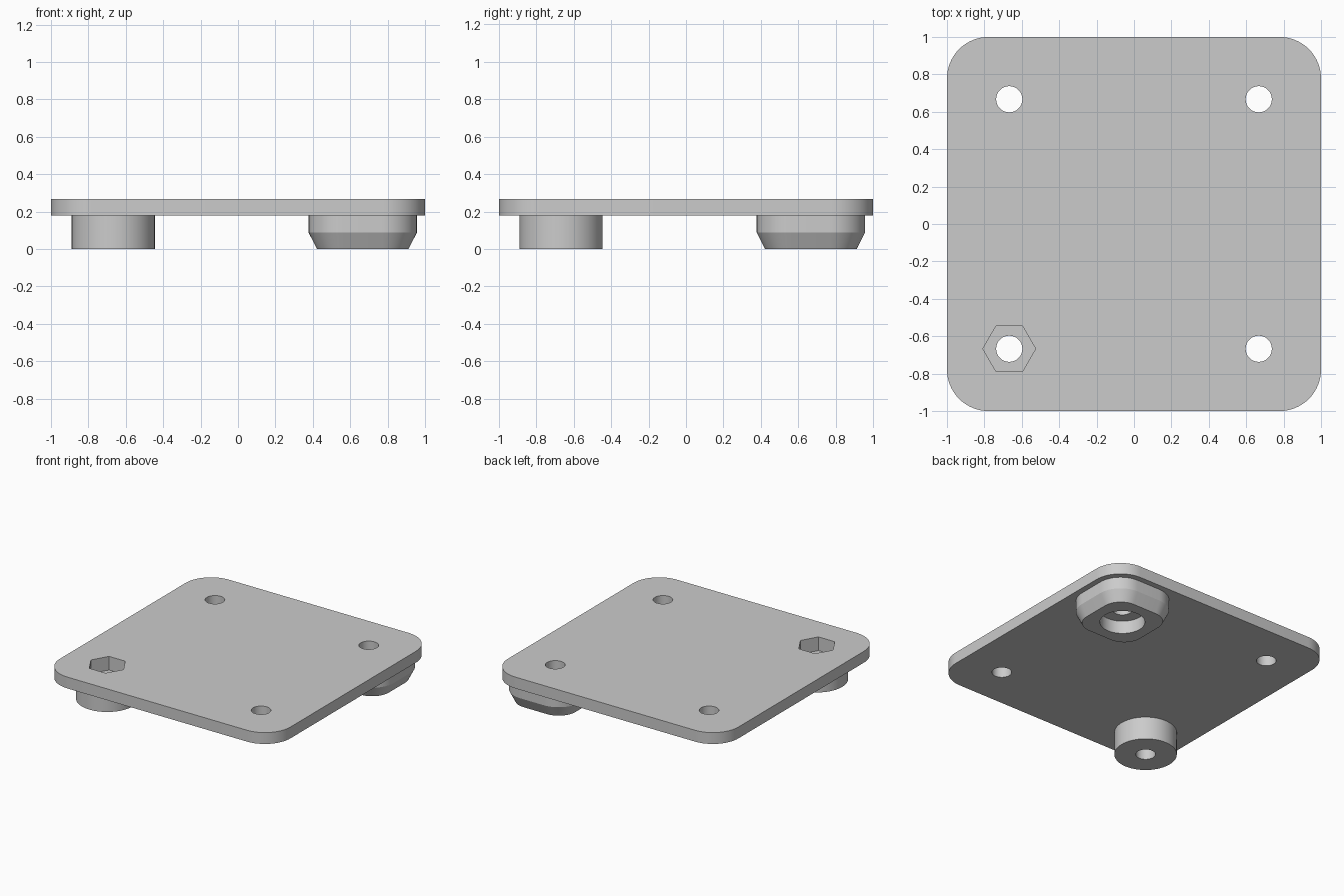
import bpy
import bmesh
from math import cos, sin, pi, radians

cube = bpy.data.objects.get("Cube")
if cube:
    bpy.data.objects.remove(cube, do_unlink=True)

TOP, UNDER = 0.267, 0.178      # plate faces
HOLE = 0.667                   # hole offset from the centre
BORE = 0.07                    # screw hole radius
NUT_FLOOR, HEAD_FLOOR = 0.16, 0.1

grey = bpy.data.materials.new("plain grey")
grey.use_nodes = True
grey.diffuse_color = (0.6, 0.6, 0.6, 1)
grey.node_tree.nodes["Principled BSDF"].inputs["Base Color"].default_value = (0.6, 0.6, 0.6, 1)


def rounded_square(half, radius, steps=16):
    """Outline of a square with rounded corners."""
    inner = half - radius
    points = []
    for corner in range(4):
        mid = pi / 4 + corner * pi / 2
        cx = inner if cos(mid) > 0 else -inner
        cy = inner if sin(mid) > 0 else -inner
        for i in range(steps + 1):
            a = corner * pi / 2 + i / steps * pi / 2
            points.append((cx + radius * cos(a), cy + radius * sin(a)))
    return points


def loft(name, centre, sections):
    """Solid through rounded squares given as (half width, corner radius, z)."""
    bm = bmesh.new()
    rings = [[bm.verts.new((centre[0] + x, centre[1] + y, z))
              for x, y in rounded_square(half, radius)]
             for half, radius, z in sections]
    n = len(rings[0])
    for low, high in zip(rings, rings[1:]):
        for i in range(n):
            j = (i + 1) % n
            bm.faces.new((low[i], low[j], high[j], high[i]))
    bm.faces.new(rings[0][::-1])
    bm.faces.new(rings[-1])
    bmesh.ops.remove_doubles(bm, verts=bm.verts, dist=0.0001)
    bmesh.ops.recalc_face_normals(bm, faces=bm.faces)
    mesh = bpy.data.meshes.new(name)
    bm.to_mesh(mesh)
    bm.free()
    mesh.materials.append(grey)
    obj = bpy.data.objects.new(name, mesh)
    bpy.context.collection.objects.link(obj)
    return obj


def cutter(name, centre, radius, low, high, sides=48):
    bpy.ops.mesh.primitive_cylinder_add(
        vertices=sides, radius=radius, depth=high - low,
        location=(*centre, (low + high) / 2))
    obj = bpy.context.object
    obj.name = name
    obj.hide_render = True
    obj.data.materials.append(grey)
    return obj


nut_corner, head_corner = (-HOLE, -HOLE), (HOLE, HOLE)

# Solid parts
plate = loft("plate", (0, 0), [(1, 0.222, UNDER), (1, 0.222, TOP)])
round_boss = loft("round_boss", nut_corner, [(0.222, 0.222, 0), (0.222, 0.222, UNDER)])
square_boss = loft("square_boss", head_corner,
                   [(0.245, 0.144, 0), (0.289, 0.188, 0.087), (0.289, 0.188, UNDER)])

# Screw holes, nut pocket and screw head recess
holes = {(sx, sy): cutter("hole_cutter", (sx * HOLE, sy * HOLE), BORE, -0.1, 0.4)
         for sx in (-1, 1) for sy in (-1, 1)}
nut_pocket = cutter("nut_cutter", nut_corner, 0.141, NUT_FLOOR, 0.4, sides=6)
# Turn the pocket so that two corners point along x
nut_pocket.rotation_euler.z = radians(30)
head_recess = cutter("head_cutter", head_corner, 0.16, -0.1, HEAD_FLOOR)

cuts = {
    plate: [*holes.values(), nut_pocket],
    round_boss: [holes[-1, -1], nut_pocket],
    square_boss: [holes[1, 1], head_recess],
}
for part, tools in cuts.items():
    bpy.ops.object.select_all(action="DESELECT")
    part.select_set(True)
    bpy.context.view_layer.objects.active = part
    for tool in tools:
        cut = part.modifiers.new("cut", "BOOLEAN")
        cut.operation = "DIFFERENCE"
        cut.solver = "EXACT"
        cut.object = tool
        bpy.ops.object.modifier_apply(modifier=cut.name)
    bpy.ops.object.shade_smooth_by_angle(angle=radians(20))

for tool in [*holes.values(), nut_pocket, head_recess]:
    bpy.data.objects.remove(tool, do_unlink=True)
